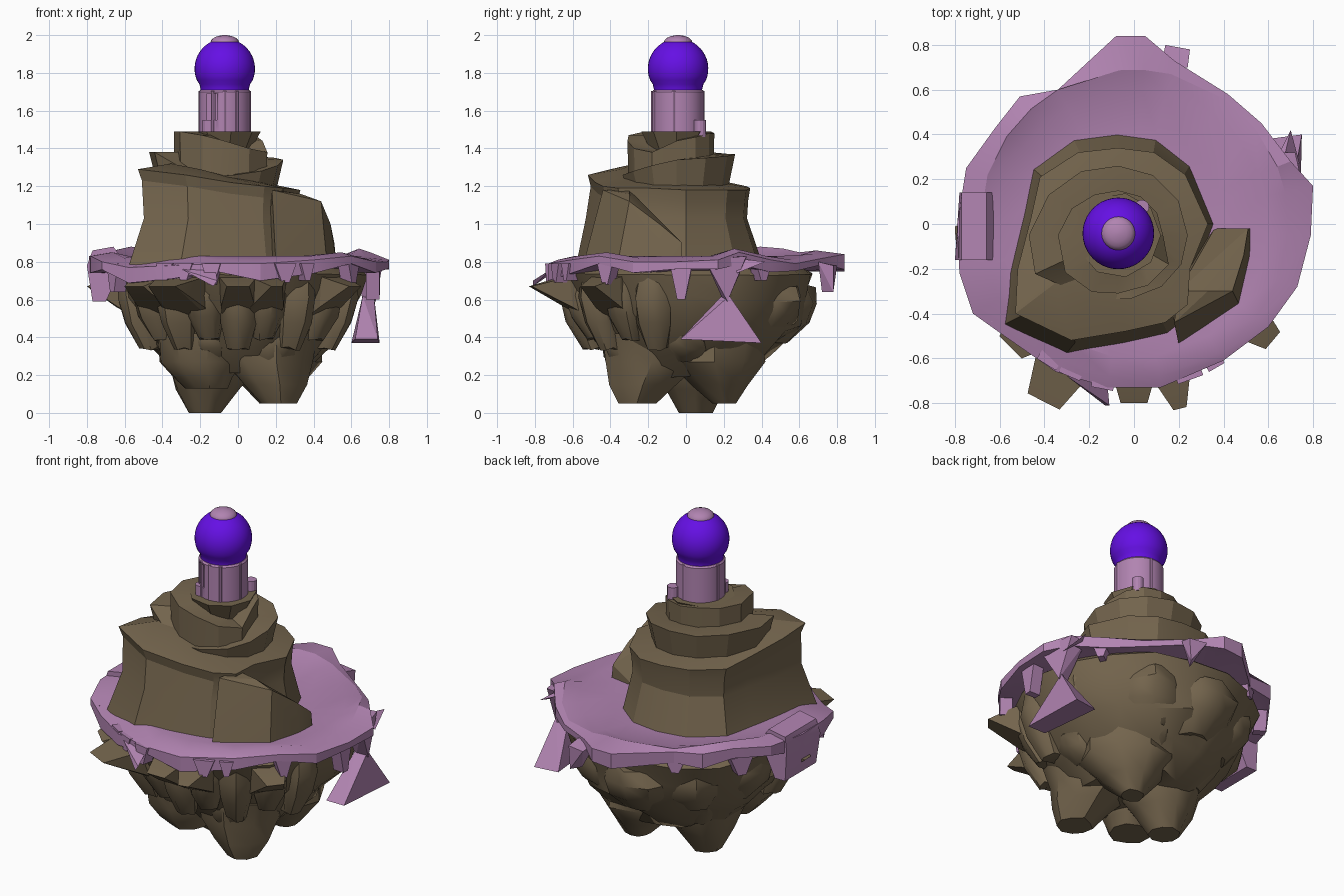
import bpy, bmesh, random
from math import sin, cos, pi, radians, hypot
from mathutils import Vector

if "Cube" in bpy.data.objects:
    bpy.data.objects.remove(bpy.data.objects["Cube"])

random.seed(7)

def mat(name, rgb):
    m = bpy.data.materials.new(name)
    m.diffuse_color = (*rgb, 1)
    m.use_nodes = True
    m.node_tree.nodes["Principled BSDF"].inputs["Base Color"].default_value = m.diffuse_color
    return m

BROWN = mat("rock", (0.175, 0.13, 0.075))
LILAC = mat("lilac", (0.44, 0.23, 0.44))
VIOLET = mat("violet", (0.13, 0.005, 0.78))

def finish(name, bm, material, angle=25):
    bmesh.ops.recalc_face_normals(bm, faces=bm.faces)
    me = bpy.data.meshes.new(name)
    bm.to_mesh(me)
    bm.free()
    me.materials.append(material)
    ob = bpy.data.objects.new(name, me)
    bpy.context.collection.objects.link(ob)
    bpy.ops.object.select_all(action='DESELECT')
    ob.select_set(True)
    bpy.context.view_layer.objects.active = ob
    bpy.ops.object.shade_smooth_by_angle(angle=radians(angle))
    return ob

def loft(name, rings, material, angle=25):
    """Skin between closed rings of equal point count, capped at both ends."""
    bm = bmesh.new()
    vs = [[bm.verts.new(p) for p in r] for r in rings]
    n = len(vs[0])
    for a, b in zip(vs, vs[1:]):
        for i in range(n):
            bm.faces.new((a[i], a[(i + 1) % n], b[(i + 1) % n], b[i]))
    for ring in (vs[0], vs[-1]):
        c = bm.verts.new(sum((v.co for v in ring), Vector()) / n)
        for i in range(n):
            bm.faces.new((ring[i], ring[(i + 1) % n], c))
    return finish(name, bm, material, angle)

def circle(cx, cy, z, r, n, jit=0.0, zj=0.0, phase=0.0):
    out = []
    for i in range(n):
        a = 2 * pi * i / n + phase
        q = r * (1 + random.uniform(-jit, jit))
        out.append((cx + q * cos(a), cy + q * sin(a), z + random.uniform(-zj, zj)))
    return out

def scaled(pts, s, dz=0.0, z=None, c=(0, 0)):
    return [(c[0] + (p[0] - c[0]) * s, c[1] + (p[1] - c[1]) * s,
             (p[2] if z is None else z) + dz) for p in pts]

def chunk(name, corners, material):
    """Convex block around a few points."""
    bm = bmesh.new()
    for p in corners:
        bm.verts.new(p)
    bmesh.ops.convex_hull(bm, input=bm.verts)
    return finish(name, bm, material, 15)

# rocky underside
loft("island_underside", [circle(x, y, z, r, 18, j, zj) for x, y, z, r, j, zj in (
    (0, 0, 0.78, 0.62, .02, 0), (0, 0, 0.73, 0.68, .03, .01), (0, 0.02, 0.60, 0.64, .05, .02),
    (0, 0.03, 0.45, 0.56, .06, .02), (0, 0.01, 0.33, 0.45, .07, .03),
    (0, 0, 0.20, 0.32, .08, .02))], BROWN, 40)

# hanging points beneath: x, y, tip x, tip y, tip z, top radius, tip radius
for i, (x, y, tx, ty, tz, r, tr) in enumerate((
        (-.14, .05, -.18, .05, 0, .27, .085), (.16, -.18, .21, -.26, .05, .26, .10),
        (.18, .15, .18, .20, .05, .27, .07), (-.2, -.22, -.17, -.24, .13, .23, .11))):
    rings = [circle(x, y, .42, r, 9, .08), circle(x, y, .27, r * .95, 9, .08),
             circle(tx * .6 + x * .4, ty * .6 + y * .4, (tz + .25) * .5, (r + tr) * .48, 9, .08),
             circle(tx, ty, tz, tr, 9, .12)]
    loft(f"hanging_point_{i}", rings, BROWN, 40)

# boulders hugging the rim: angle, radius, half size, top z, bottom z
rocks = [(-90 + d, .57, .10, .73, .34 + .05 * (k % 2)) for k, d in
         enumerate((-72, -54, -36, -18, 0, 16, 34, 54, 72))]
rocks += [(20, .50, .17, .71, .40), (60, .49, .20, .67, .38), (95, .50, .21, .67, .37),
          (130, .47, .20, .69, .39), (165, .49, .18, .71, .41)]
rocks += [(-60, .38, .13, .46, .22), (-112, .38, .13, .46, .27), (0, .38, .14, .46, .27),
          (-150, .34, .13, .46, .26), (140, .32, .16, .46, .24), (60, .35, .16, .46, .26)]
for i, (deg, r, s, top, bot) in enumerate(rocks):
    a = radians(deg)
    rings = []
    for t, rr, k in ((0, 1.0, .85), (.3, 1.0, 1.0), (.65, .95, .92), (1, .86, .55)):
        rings.append(circle(r * rr * cos(a), r * rr * sin(a), top + (bot - top) * t,
                            s * k, 9, .09, .01, a))
    loft(f"boulder_{i}", rings, BROWN, 40)

# thin rock wedges sticking out below the grass: angle, root half width, tip radius, tip half width
for i, (deg, w, r, tw) in enumerate(((-117, .14, .89, .08), (-90, .10, .80, .06), (-76, .10, .85, .03),
                                     (-40, .10, .81, .05), (-177, .10, .80, .03), (-135, .12, .78, .07))):
    a = radians(deg)
    o, t = Vector((cos(a), sin(a), 0)), Vector((-sin(a), cos(a), 0))
    chunk(f"rock_wedge_{i}", [o * q + t * s * ww + Vector((0, 0, z)) for s in (-1, 1) for q, ww, z in
          ((.5, w, .75), (.5, w * .8, .48), (.66, w, .72), (.64, w * .9, .56), (r, tw, .67))], BROWN)

# grass collar around the hill
rim = [(-.08, .84, .84), (.05, .84, .84), (.18, .73, .82), (.42, .58, .79), (.57, .45, .81),
       (.70, .28, .85), (.80, .17, .81), (.79, -.05, .80), (.73, -.28, .80), (.60, -.46, .83),
       (.40, -.61, .81), (.12, -.73, .79), (-.12, -.73, .79), (-.35, -.66, .78),
       (-.58, -.50, .77), (-.72, -.40, .80), (-.78, -.22, .83), (-.79, 0, .83),
       (-.75, .25, .84), (-.62, .43, .86), (-.51, .57, .85), (-.34, .60, .83)]
inner = []
for x, y, z in rim:
    f = .69 / hypot(x, y)
    inner.append((x * f, y * f, z + .02))
lower = [(x, y, z - random.uniform(.03, .10)) for x, y, z in rim]
loft("grass_collar", [scaled(inner, .85, z=.75), scaled(lower, .93), lower, rim, inner,
                      scaled(inner, .87, z=.83), scaled(inner, .6, z=.81)], LILAC, 20)

# grass drips: angle, radius, half width, bottom z
for i, (deg, r, w, bot) in enumerate((
        (-150, .76, .06, .64), (-122, .73, .05, .70), (-113, .73, .05, .70), (-101, .74, .05, .68),
        (-70, .73, .06, .69), (-60, .73, .04, .70), (-35, .74, .05, .68), (-2, .74, .06, .60),
        (35, .71, .05, .70), (150, .73, .07, .68), (120, .68, .06, .70))):
    a = radians(deg)
    o, t = Vector((cos(a), sin(a), 0)), Vector((-sin(a), cos(a), 0))
    chunk(f"grass_drip_{i}", [o * (r + k) + t * s * ww + Vector((0, 0, z))
                              for k in (-.06, .01) for s in (-1, 1)
                              for ww, z in ((w, .79), (w * .35, bot))], LILAC)

# larger grass flaps: left block, hourglass on the right, hook at the back, front spike
chunk("left_flap", [(x, y, z) for y, k in ((-.16, 0), (.14, .02)) for x, z in
                    ((-.80 + k, .78), (-.77, .59), (-.70, .59), (-.60, .80), (-.66, .88), (-.77, .86))], LILAC)
chunk("right_flap_top", [(.62, .12, .82), (.77, .10, .81), (.72, .32, .83), (.62, .32, .82),
                         (.66, .20, .59), (.73, .22, .59)], LILAC)
chunk("right_flap_bottom", [(.66, .19, .62), (.72, .23, .62), (.62, -.03, .39), (.74, -.03, .39),
                            (.60, .38, .37), (.75, .40, .37)], LILAC)
chunk("back_hook", [(.12, .70, .80), (.24, .70, .80), (.25, .78, .78), (.14, .80, .78),
                    (.20, .72, .64), (.24, .78, .64)], LILAC)
chunk("front_spike", [(-.3, -.68, .76), (-.12, -.70, .77), (-.13, -.81, .67), (-.11, -.81, .70)], LILAC)
chunk("side_spike", [(.66, .25, .82), (.74, .27, .74), (.66, .34, .80), (.70, .42, .80)], LILAC)

# hill, lower tier: rises from right to front left, with an overhanging lip (x, y, top z)
C = (-.07, -.05)
low = [(.33, .0, 1.18), (.25, -.20, 1.19), (.24, -.36, 1.19), (.14, -.44, 1.20), (-.04, -.48, 1.22),
       (-.28, -.52, 1.26), (-.53, -.40, 1.29), (-.52, -.20, 1.27), (-.46, .03, 1.23),
       (-.42, .21, 1.21), (-.25, .32, 1.20), (-.07, .34, 1.19), (.09, .32, 1.18), (.23, .22, 1.18)]
foot = [(x * 1.09, y * (1.12 if y < 0 else 1.2), .78) for x, y, z in low]
mid = [(x * .94, y * (1.02 if y < 0 else .95), 1.03) for x, y, z in low]
under = [(x * .96, y * .97, z - .06) for x, y, z in low]
loft("hill_lower_tier", [foot, mid, under, low, scaled(low, .62, .03, c=C)], BROWN, 22)

# start of the path on the right, climbing from the grass
chunk("path_start", [(.52, -.02, .80), (.51, -.02, .90), (.36, -.02, .80), (.52, -.14, .80),
                     (.49, -.14, 1.0), (.44, -.30, 1.12), (.33, -.30, 1.16), (.18, -.44, 1.18),
                     (.47, -.36, .80), (.20, -.54, .80), (.15, -.3, .80), (.2, -.3, 1.18)], BROWN)

def ring_tier(name, data, z0, s0, core):
    """Tier from (angle, radius, top z) around the tower."""
    pts = [(C[0] + r * cos(radians(a)), C[1] + r * sin(radians(a)), z) for a, r, z in data]
    loft(name, [scaled(pts, s0, z=z0, c=C), pts, scaled(pts, core, c=C)], BROWN, 22)

ring_tier("hill_middle_tier", [(0, .31, 1.34), (30, .31, 1.35), (60, .31, 1.36), (90, .31, 1.37),
          (120, .33, 1.37), (150, .36, 1.38), (180, .40, 1.38), (205, .41, 1.38), (225, .33, 1.30),
          (250, .30, 1.25), (280, .29, 1.26), (310, .30, 1.28), (335, .31, 1.31)], 1.14, .85, .5)
ring_tier("hill_upper_tier", [(0, .20, 1.44), (30, .20, 1.46), (60, .20, 1.48), (90, .20, 1.48),
          (120, .21, 1.49), (150, .24, 1.49), (180, .27, 1.49), (215, .29, 1.49), (245, .28, 1.47),
          (270, .26, 1.44), (300, .26, 1.40), (330, .26, 1.38)], 1.22, .98, .5)
ring_tier("hill_crown", [(a, .19, 1.49) for a in range(0, 360, 40)], 1.34, .6, .5)

# tower with a doorway at the front left
T = (-.07, -.042)
tower = loft("tower", [circle(*T, z, r, 32) for z, r in ((1.47, .138), (1.70, .138), (1.71, .13))], LILAC)
door = chunk("door_cutter", [(x, y, z) for x in (-.165, -.11) for y in (-.25, -.10)
                             for z in (1.55, 1.69)], LILAC)
door.hide_render = True
door.hide_set(True)
cut = tower.modifiers.new("door", 'BOOLEAN')
cut.operation, cut.object, cut.solver = 'DIFFERENCE', door, 'EXACT'
for i, deg in enumerate((-118, -90, -62, -10, 80, 170)):
    a = radians(deg)
    loft(f"tower_rib_{i}", [circle(T[0] + .13 * cos(a), T[1] + .13 * sin(a), z, .012, 8)
                            for z in (1.48, 1.705)], LILAC)
for i, (x, y) in enumerate(((.035, .075), (-.155, -.135))):
    loft(f"small_post_{i}", [circle(x, y, z, .033, 14) for z in (1.46, 1.55)], LILAC)

# onion dome and cap
dome = [(.127, 1.695), (.128, 1.715), (.134, 1.74)]
dome += [(.16 * cos(radians(e)), 1.822 + .16 * sin(radians(e))) for e in range(-22, 82, 8)]
loft("dome", [circle(*T, z, r, 40) for r, z in dome], VIOLET, 40)
loft("dome_cap", [circle(*T, 1.96 + .04 * sin(radians(e)), .076 * cos(radians(e)), 24)
                  for e in (-20, 0, 20, 40, 60, 80, 89)], LILAC, 50)
